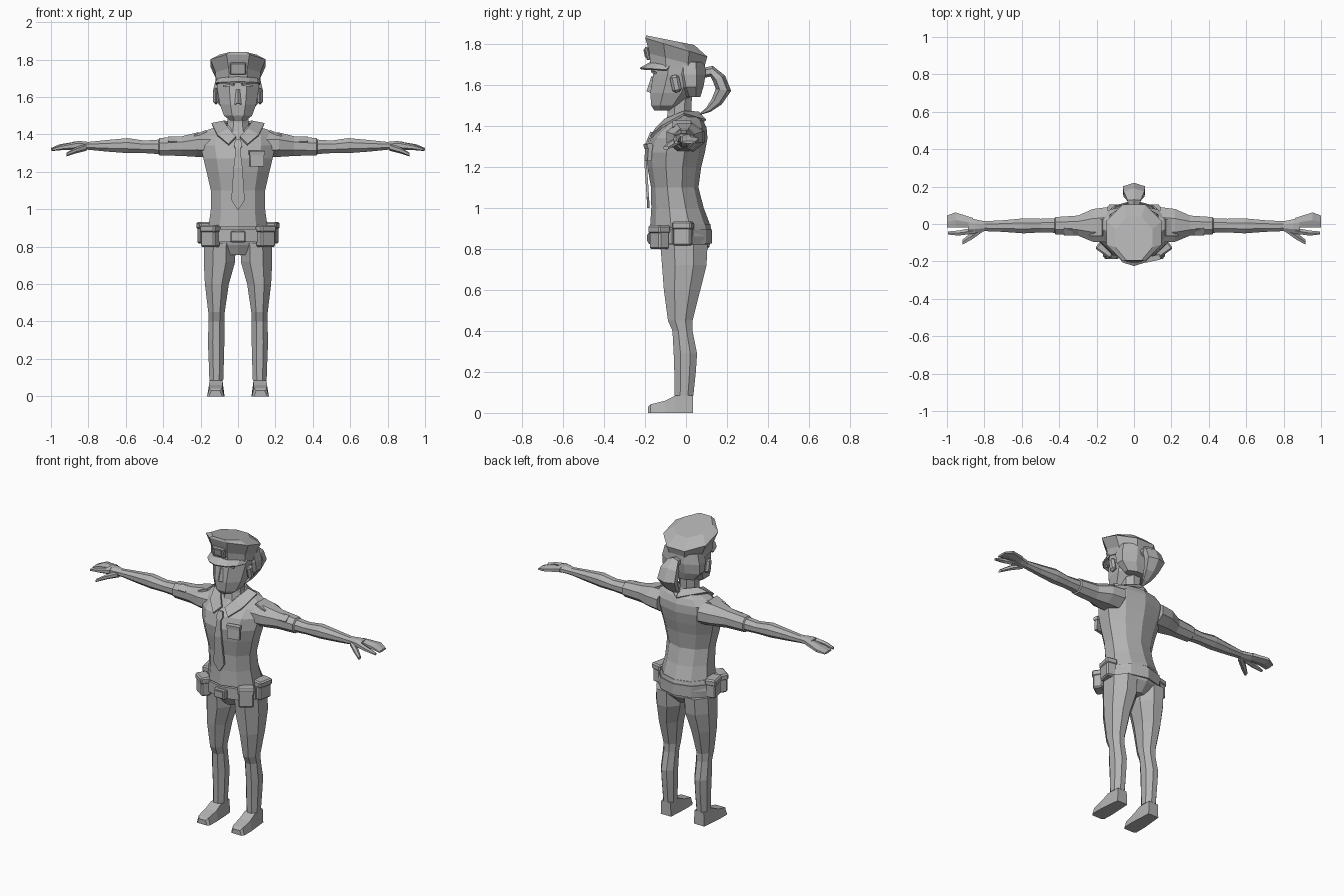
import bpy, bmesh, math
from mathutils import Vector, Matrix

grey = bpy.data.materials.new("plain grey")
grey.diffuse_color = (0.45, 0.45, 0.45, 1)


def finish(name, bm, mirror=False, thick=0):
    bmesh.ops.recalc_face_normals(bm, faces=bm.faces)
    me = bpy.data.meshes.new(name)
    bm.to_mesh(me)
    bm.free()
    me.materials.append(grey)
    ob = bpy.data.objects.new(name, me)
    bpy.context.collection.objects.link(ob)
    if thick:
        m = ob.modifiers.new("thickness", 'SOLIDIFY')
        m.thickness, m.offset = thick, 0
    if mirror:
        ob.modifiers.new("mirror", 'MIRROR')
    return ob


def oval(n):
    # unit polygon with flat sides facing along both axes
    r = 1 / math.cos(math.pi / n)
    return [(math.cos(a) * r, math.sin(a) * r)
            for a in [(i + .5) * 2 * math.pi / n for i in range(n)]]


def hring(z, hw, y0, y1, cx=0, slope=0, n=8):
    # level (or tilted) outline: z is the height at y = 0
    cy, ry = (y0 + y1) / 2, (y1 - y0) / 2
    return [Vector((cx + hw * a, cy + ry * b, z + slope * (cy + ry * b))) for a, b in oval(n)]


def xring(x, y0, y1, z0, z1, n=8):
    return [Vector((x, (y0 + y1) / 2 + (y1 - y0) / 2 * a, (z0 + z1) / 2 + (z1 - z0) / 2 * b))
            for a, b in oval(n)]


def loft(name, rings, mirror=False):
    bm = bmesh.new()
    vs = [[bm.verts.new(p) for p in r] for r in rings]
    n = len(vs[0])
    for a, b in zip(vs, vs[1:]):
        for i in range(n):
            bm.faces.new((a[i], a[(i + 1) % n], b[(i + 1) % n], b[i]))
    bm.faces.new(vs[0])
    bm.faces.new(vs[-1])
    return finish(name, bm, mirror)


def box(name, loc, size, rot=(0, 0, 0), mirror=False, bevel=0):
    bm = bmesh.new()
    bmesh.ops.create_cube(bm, size=1)
    bmesh.ops.scale(bm, vec=size, verts=bm.verts)
    if bevel:
        bmesh.ops.bevel(bm, geom=bm.edges[:], offset=bevel, segments=1, affect='EDGES')
    for ax, a in zip('XYZ', rot):
        bmesh.ops.rotate(bm, matrix=Matrix.Rotation(math.radians(a), 3, ax), verts=bm.verts)
    bmesh.ops.translate(bm, vec=loc, verts=bm.verts)
    return finish(name, bm, mirror)


def strip(name, rows, thick, mirror=False):
    bm = bmesh.new()
    vs = [[bm.verts.new(p) for p in r] for r in rows]
    for a, b in zip(vs, vs[1:]):
        for i in range(len(a) - 1):
            bm.faces.new((a[i], a[i + 1], b[i + 1], b[i]))
    return finish(name, bm, mirror, thick)


# shirt body
loft("shirt", [hring(*r, n=10) for r in (
    (.905, .158, -.168, .115), (1.0, .145, -.163, .08), (1.1, .145, -.165, .055),
    (1.2, .168, -.182, .068), (1.27, .185, -.188, .085), (1.34, .2, -.165, .098),
    (1.39, .2, -.115, .095), (1.425, .16, -.09, .08), (1.45, .08, -.07, .05))])

# arms with short sleeves
loft("arm", [xring(*r) for r in (
    (.14, -.095, .09, 1.275, 1.415), (.22, -.095, .08, 1.28, 1.41), (.3, -.062, .045, 1.285, 1.39),
    (.42, -.055, .037, 1.288, 1.38), (.425, -.047, .03, 1.295, 1.372), (.5, -.045, .028, 1.3, 1.367),
    (.59, -.05, .03, 1.3, 1.38), (.7, -.042, .02, 1.308, 1.37), (.8, -.038, .015, 1.318, 1.36),
    (.85, -.05, .025, 1.32, 1.365), (.885, -.05, .035, 1.322, 1.36))], True)

# hand
loft("fingers", [xring(*r, n=6) for r in (
    (.86, -.02, .032, 1.325, 1.36), (.955, -.02, .062, 1.32, 1.345), (1.0, -.02, .045, 1.314, 1.326))], True)
loft("index_finger", [xring(*r, n=6) for r in (
    (.86, -.052, -.02, 1.322, 1.36), (.94, -.062, -.035, 1.318, 1.343), (.995, -.056, -.04, 1.312, 1.325))], True)
loft("thumb", [xring(*r, n=6) for r in (
    (.81, -.042, -.01, 1.315, 1.35), (.87, -.085, -.045, 1.3, 1.328), (.918, -.11, -.085, 1.283, 1.3))], True)
box("sleeve_patch", (.35, -.04, 1.37), (.05, .045, .012), (35, 0, 0), True)
box("shoulder_board", (.2, -.02, 1.405), (.07, .09, .012), (0, 25, 0), True)

# collar, tie, pocket
strip("collar", [
    [(.01, -.145, 1.385), (.05, -.1, 1.43), (.075, -.01, 1.468), (0, .06, 1.465)],
    [(.05, -.172, 1.345), (.11, -.118, 1.395), (.14, -.01, 1.455), (0, .095, 1.425)]], .012, True)
strip("tie", [
    [(-.014, -.168, 1.37), (.014, -.168, 1.37)], [(-.022, -.18, 1.34), (.022, -.18, 1.34)],
    [(-.012, -.188, 1.32), (.012, -.188, 1.32)], [(-.024, -.197, 1.22), (.024, -.197, 1.22)],
    [(-.036, -.186, 1.05), (.036, -.186, 1.05)], [(-.004, -.183, 1.0), (.004, -.183, 1.0)]], .012)
box("pocket", (.1, -.183, 1.268), (.075, .02, .08), (-4, 0, 12))
box("pocket_flap", (.1, -.184, 1.302), (.082, .028, .022), (4, 0, 12))

# hips, belt and pouches
loft("hips", [hring(*r, n=10) for r in (
    (.755, .06, -.1, .06), (.81, .172, -.125, .108), (.86, .172, -.14, .118), (.92, .155, -.15, .112))])
loft("belt", [hring(z, .172, -.165, .12, n=10) for z in (.825, .895)])
box("buckle", (0, -.17, .853), (.08, .03, .06), bevel=.006)
box("buckle_plate", (0, -.186, .853), (.05, .008, .035))
for nm, x, y, z, a in (("front", .148, -.13, .86, 35), ("side", .18, -.015, .878, 78)):
    box(nm + "_pouch", (x, y, z - .012), (.09, .06, .1), (0, 0, a), True, .008)
    box(nm + "_pouch_flap", (x, y, z + .035), (.098, .07, .04), (0, 0, a), True, .008)

# legs: height, half width, front, back, centre
loft("leg", [hring(*r) for r in (
    (.82, .083, -.125, .105, .097), (.72, .084, -.117, .1, .099), (.6, .064, -.108, .07, .113),
    (.45, .044, -.088, .032, .115), (.4, .042, -.066, .032, .115), (.29, .044, -.06, .054, .117),
    (.2, .041, -.057, .048, .116), (.085, .037, -.055, .036, .116))], True)

# shoes
loft("shoe", [[Vector((a, y, 0)), Vector((b, y, 0)), Vector((b - i, y, z)), Vector((a + i, y, z))]
              for y, a, b, z, i in ((.035, .08, .152, .085, .004), (-.05, .075, .16, .085, .008),
                                    (-.1, .072, .165, .06, .01), (-.172, .074, .165, .042, .012),
                                    (-.186, .085, .155, .03, .012))], True)

# neck and head
loft("neck", [hring(*r) for r in (
    (1.41, .07, -.1, .05), (1.46, .055, -.09, .025), (1.56, .055, -.085, .03))])
loft("head", [hring(*r) for r in (
    (1.475, .042, -.155, -.07), (1.5, .075, -.17, -.02), (1.56, .097, -.174, .04),
    (1.65, .112, -.16, .08), (1.72, .112, -.15, .085))])
strip("nose", [[(-.016, -.172, 1.56), (0, -.19, 1.567), (.016, -.172, 1.56)],
               [(-.008, -.16, 1.64), (0, -.166, 1.64), (.008, -.16, 1.64)]], .006)
box("eyebrow", (.05, -.158, 1.662), (.06, .012, .01), (0, 8, 14), True)
box("ear", (.118, -.05, 1.605), (.03, .045, .085), (12, 0, 0), True, .012)

# hair with ponytail
loft("hair", [hring(*r) for r in (
    (1.54, .085, -.005, .07), (1.59, .128, -.035, .085), (1.65, .13, -.055, .096), (1.71, .115, -.06, .092))])
tail = []
for yo, zo, yi, zi, w in ((.07, 1.68, .07, 1.63, .025), (.13, 1.692, .12, 1.64, .035),
                          (.19, 1.645, .13, 1.62, .055), (.22, 1.57, .145, 1.58, .06),
                          (.175, 1.505, .125, 1.53, .042), (.12, 1.468, .1, 1.49, .024),
                          (.068, 1.453, .07, 1.462, .006)):
    o, i = Vector((0, yo, zo)), Vector((0, yi, zi))
    tail.append([(o + i) / 2 + (o - i) / 2 * math.cos(k * math.pi / 3)
                 + Vector((w * math.sin(k * math.pi / 3) / .866, 0, 0)) for k in range(6)])
loft("ponytail", tail)

# cap
loft("cap", [hring(*r) for r in (
    (1.66, .118, -.175, .088, 0, -.27), (1.705, .12, -.178, .088, 0, -.27),
    (1.768, .148, -.198, .104, 0, -.3), (1.802, .098, -.194, .04, 0, -.2))])
arc = [math.radians(a) for a in (-80, -55, -28, 0, 28, 55, 80)]
strip("visor", [
    [(.118 * math.sin(a), -.06 - .112 * math.cos(a), 1.685 + .022 * math.cos(a)) for a in arc],
    [(.122 * math.sin(a), -.07 - .152 * math.cos(a), 1.67 + .008 * math.cos(a)) for a in arc]], .01)
box("cap_badge", (0, -.188, 1.752), (.088, .02, .065), (12, 0, 0), bevel=.006)
box("cap_badge_plate", (0, -.2, 1.752), (.05, .008, .04), (12, 0, 0))
